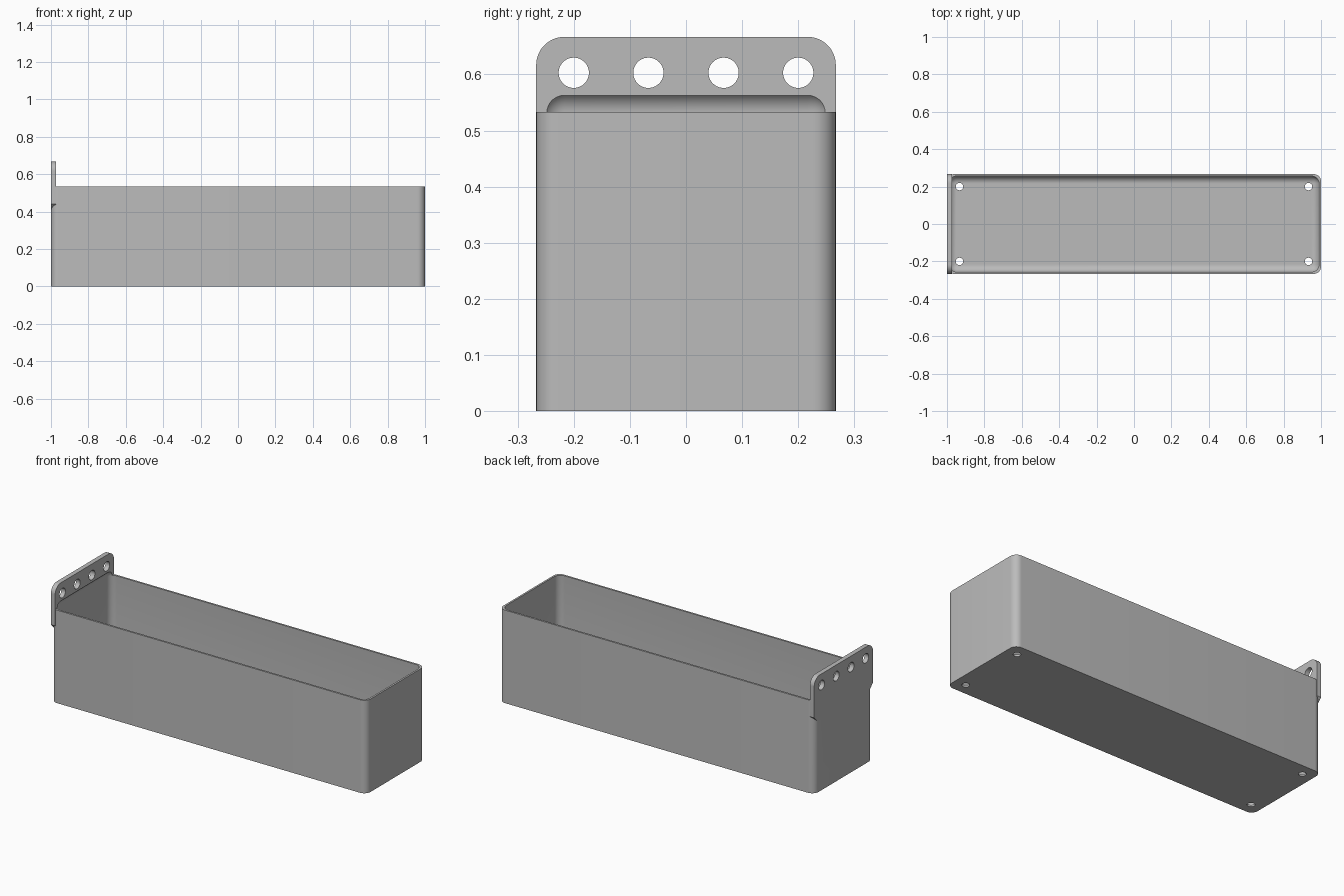
import bpy, bmesh, math
from mathutils import Vector

if "Cube" in bpy.data.objects:
    bpy.data.objects.remove(bpy.data.objects["Cube"])

HALF_W, HEIGHT, TOP = 0.267, 0.533, 0.667
WALL, PLATE, ROUND = 0.0107, 0.0267, 0.04

grey = bpy.data.materials.new("plain grey")
grey.use_nodes = True
grey.diffuse_color = (0.5, 0.5, 0.5, 1)
grey.node_tree.nodes["Principled BSDF"].inputs["Base Color"].default_value = (0.5, 0.5, 0.5, 1)


def finish(bm, name):
    bmesh.ops.recalc_face_normals(bm, faces=bm.faces)
    mesh = bpy.data.meshes.new(name)
    bm.to_mesh(mesh)
    bm.free()
    mesh.materials.append(grey)
    obj = bpy.data.objects.new(name, mesh)
    bpy.context.collection.objects.link(obj)
    return obj


def rounded_box(name, low, high, radius, vertical_only):
    bm = bmesh.new()
    bmesh.ops.create_cube(bm, size=1)
    low, high = Vector(low), Vector(high)
    for v in bm.verts:
        v.co = (low + high) / 2 + v.co * (high - low)
    edges = [e for e in bm.edges
             if not vertical_only or abs(e.verts[0].co.z - e.verts[1].co.z) > radius]
    bmesh.ops.bevel(bm, geom=edges, offset=radius, segments=10, profile=0.5,
                    affect='EDGES', clamp_overlap=True)
    return finish(bm, name)


def cylinder(name, centre, radius, depth, axis):
    bm = bmesh.new()
    turn = Vector(axis).to_track_quat('Z', 'Y').to_matrix().to_4x4()
    turn.translation = centre
    bmesh.ops.create_cone(bm, cap_ends=True, segments=40, radius1=radius,
                          radius2=radius, depth=depth, matrix=turn)
    return finish(bm, name)


def combine(target, tool, operation):
    mod = target.modifiers.new(operation.lower(), 'BOOLEAN')
    mod.operation, mod.object, mod.solver = operation, tool, 'EXACT'
    bpy.context.view_layer.objects.active = target
    bpy.ops.object.modifier_apply(modifier=mod.name)
    bpy.data.objects.remove(tool)


# Outer body with rounded upright corners
tray = rounded_box("tray", (-1, -HALF_W, 0), (1, HALF_W, HEIGHT), ROUND, True)

# Hanging plate: rounded top corners, ramped lower corners
corner = 0.05
half = [(HALF_W - ROUND, 0.4), (HALF_W, 0.4 + ROUND)]
for i in range(13):
    a = math.pi / 2 * i / 12
    half.append((HALF_W - corner + corner * math.cos(a), TOP - corner + corner * math.sin(a)))
outline = half + [(-y, z) for y, z in reversed(half)]
bm = bmesh.new()
face = bm.faces.new([bm.verts.new((-1, y, z)) for y, z in outline])
grown = bmesh.ops.extrude_face_region(bm, geom=[face])
bmesh.ops.translate(bm, vec=(PLATE, 0, 0),
                    verts=[g for g in grown["geom"] if isinstance(g, bmesh.types.BMVert)])
combine(tray, finish(bm, "hanging_plate"), 'UNION')

# Hollow with rounded edges, scooping slightly into the plate
combine(tray, rounded_box("hollow", (-1 + WALL, -HALF_W + WALL, WALL),
                          (1 - WALL, HALF_W - WALL, 0.571), ROUND, False), 'DIFFERENCE')

# Mounting holes in the plate
for y in (-0.2, -0.067, 0.067, 0.2):
    combine(tray, cylinder("mount_hole", (-1, y, 0.603), 0.027, 0.2, (1, 0, 0)), 'DIFFERENCE')

# Drain holes in the floor
for x in (-0.933, 0.933):
    for y in (-0.2, 0.2):
        combine(tray, cylinder("drain_hole", (x, y, 0), 0.02, 0.2, (0, 0, 1)), 'DIFFERENCE')

# Smooth rounded areas, sharp edges elsewhere
bpy.ops.object.select_all(action='DESELECT')
tray.select_set(True)
bpy.context.view_layer.objects.active = tray
bpy.ops.object.shade_smooth_by_angle(angle=math.radians(30))
